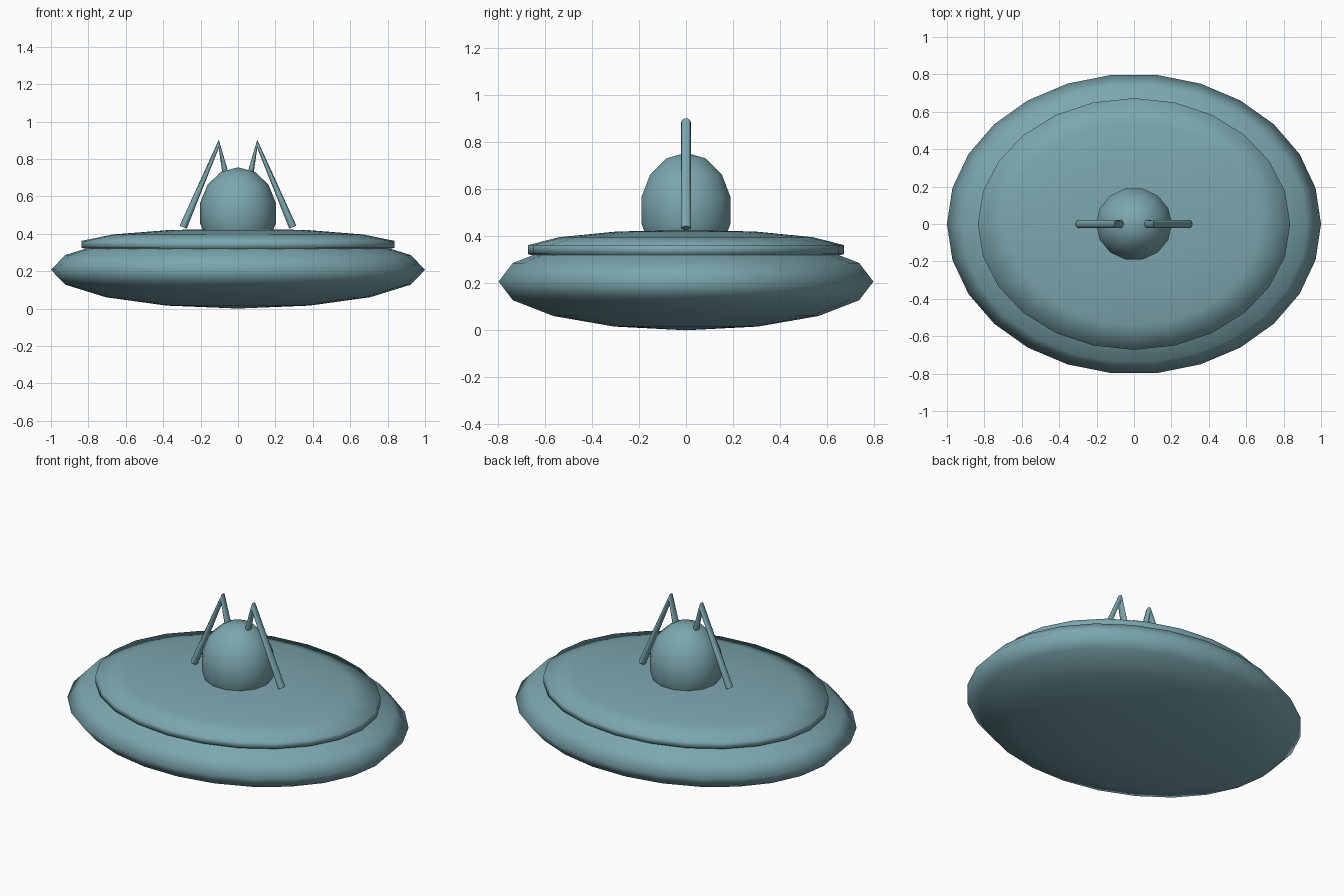
import bpy, bmesh, math
from mathutils import Matrix, Vector

cube = bpy.data.objects.get("Cube")
if cube:
    bpy.data.objects.remove(cube)

# Single teal paint
teal = bpy.data.materials.new("dusty_teal")
teal.use_nodes = True
color = (0.2, 0.385, 0.425, 1)
teal.diffuse_color = color
teal.node_tree.nodes["Principled BSDF"].inputs["Base Color"].default_value = color


def finish(name, bm):
    """Turn a bmesh into a smooth shaded, painted object."""
    bmesh.ops.recalc_face_normals(bm, faces=bm.faces)
    for face in bm.faces:
        face.smooth = True
    mesh = bpy.data.meshes.new(name)
    bm.to_mesh(mesh)
    bm.free()
    mesh.materials.append(teal)
    obj = bpy.data.objects.new(name, mesh)
    bpy.context.collection.objects.link(obj)
    return obj


def ellipsoid(name, segments, rings, radii, z):
    """Squashed sphere with a corner pointing along x."""
    bm = bmesh.new()
    bmesh.ops.create_uvsphere(bm, u_segments=segments, v_segments=rings, radius=1)
    turn = Matrix.Rotation(math.pi / 2, 4, "Z")
    shape = Matrix.Diagonal((*radii, 1))
    bm.transform(Matrix.Translation((0, 0, z)) @ shape @ turn)
    return finish(name, bm)


# Saucer body, from bottom to top
ellipsoid("lower_hull", 26, 8, (1.0, 0.803, 0.207), 0.207)
ellipsoid("upper_deck", 24, 7, (0.857, 0.69, 0.085), 0.343)
ellipsoid("cockpit_dome", 14, 7, (0.208, 0.2, 0.245), 0.51)


def antenna(name, side, sides=12, radius=0.022):
    """Bent strut from the deck up to a peak and down to the dome."""
    # Each section: centre x, z, then the half width vector in x, z
    sections = [(0.293, 0.435, 0.019, 0.008),
                (0.103, 0.88, 0, 0.022),
                (0.07, 0.735, -0.014, 0.01)]
    bm = bmesh.new()
    loops = []
    for x, z, ux, uz in sections:
        loop = []
        for i in range(sides):
            a = math.tau * i / sides
            point = Vector((x + ux * math.cos(a), radius * math.sin(a), z + uz * math.cos(a)))
            point.x *= side
            loop.append(bm.verts.new(point))
        loops.append(loop)
    for low, high in zip(loops, loops[1:]):
        for i in range(sides):
            j = (i + 1) % sides
            bm.faces.new((low[i], low[j], high[j], high[i]))
    bm.faces.new(loops[0])
    bm.faces.new(loops[-1])
    obj = finish(name, bm)
    bpy.context.view_layer.objects.active = obj
    bpy.ops.object.select_all(action="DESELECT")
    obj.select_set(True)
    bpy.ops.object.shade_smooth_by_angle(angle=math.radians(60))


antenna("left_antenna", 1)
antenna("right_antenna", -1)
